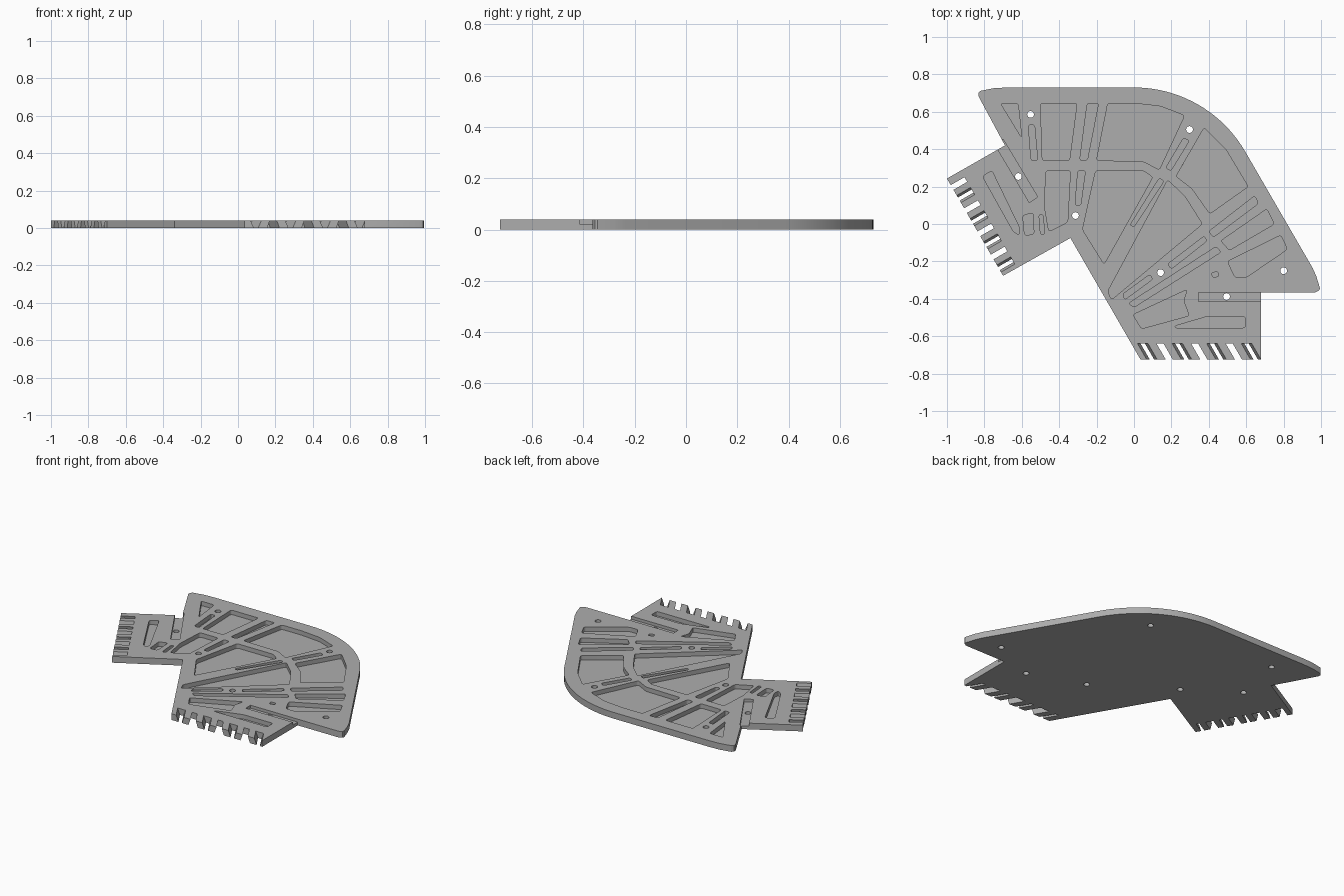
import bpy, bmesh, math
from mathutils import Vector

if "Cube" in bpy.data.objects:
    bpy.data.objects.remove(bpy.data.objects["Cube"])

THICK = 0.04     # plate thickness
FLOOR = 0.012    # height of the pocket floors

grey = bpy.data.materials.new("plain grey")
grey.diffuse_color = (0.42, 0.42, 0.42, 1)
grey.use_nodes = True
grey.node_tree.nodes["Principled BSDF"].inputs["Base Color"].default_value = grey.diffuse_color


def rounded(points, r=0.014, steps=4):
    """Round every corner of a polygon with a short curve."""
    pts = [Vector(p) for p in points]
    out = []
    for i, p in enumerate(pts):
        a, b = pts[i - 1] - p, pts[(i + 1) % len(pts)] - p
        s = p + a.normalized() * min(r, a.length * 0.42)
        e = p + b.normalized() * min(r, b.length * 0.42)
        for k in range(steps + 1):
            t = k / steps
            out.append(s * (1 - t) ** 2 + p * 2 * t * (1 - t) + e * t * t)
    return out


def prism(bm, low, high, z0, z1):
    """Closed solid between two matching polygons."""
    a = [bm.verts.new((p[0], p[1], z0)) for p in low]
    b = [bm.verts.new((p[0], p[1], z1)) for p in high]
    n = len(a)
    faces = [bm.faces.new(a[::-1]), bm.faces.new(b)]
    for i in range(n):
        j = (i + 1) % n
        faces.append(bm.faces.new((a[i], a[j], b[j], b[i])))
    bmesh.ops.recalc_face_normals(bm, faces=faces)


def make_object(name, bm):
    mesh = bpy.data.meshes.new(name)
    bm.to_mesh(mesh)
    bm.free()
    mesh.materials.append(grey)
    obj = bpy.data.objects.new(name, mesh)
    bpy.context.collection.objects.link(obj)
    return obj


def circle(c, r, n=20):
    return [(c[0] + r * math.cos(2 * math.pi * i / n),
             c[1] + r * math.sin(2 * math.pi * i / n)) for i in range(n)]


# Plate outline: rounded nose, sweeping corner, two toothed tabs
outline = [(-0.83, 0.68), (-0.832, 0.70), (-0.82, 0.712), (-0.75, 0.726), (-0.68, 0.73)]
for i in range(21):
    a = math.radians(90 - 3 * i)
    outline.append((0.687 * math.cos(a), 0.043 + 0.687 * math.sin(a)))
outline += [(0.955, -0.235), (0.975, -0.28), (0.995, -0.345), (0.99, -0.355),
            (0.97, -0.365), (0.68, -0.365), (0.68, -0.725), (0.035, -0.725),
            (-0.34, -0.075), (-0.70, -0.277), (-1.0, 0.243), (-0.69, 0.42)]
bm = bmesh.new()
prism(bm, outline, outline, 0, THICK)
plate = make_object("ribbed_plate", bm)

# Pockets of the outer ring
outer_ring = [
    [(-.713, .645), (-.62, .645), (-.60, .46)],
    [(-.565, .53), (-.532, .53), (-.515, .34), (-.55, .34)],
    [(-.50, .645), (-.305, .645), (-.345, .34), (-.49, .34)],
    [(-.25, .645), (-.19, .645), (-.25, .34), (-.29, .34)],
    [(-.14, .645), (0, .645), (.14, .63), (.27, .58), (.135, .29), (.05, .335), (-.2, .34)],
    [(.265, .46), (.295, .445), (.197, .285), (.17, .30)],
    [(.375, .515), (.49, .40), (.61, .20), (.405, .055), (.31, .19), (.225, .255)],
    [(.40, -.04), (.645, .15), (.665, .11), (.425, -.07)],
    [(.465, -.09), (.71, .08), (.75, 0), (.51, -.14)],
    [(.50, -.20), (.785, -.06), (.82, -.135), (.60, -.285), (.54, -.285)],
]
# Pockets fanning out from the inner edge
inner_fan = [
    [(-.47, .285), (-.34, .285), (-.355, .01), (-.455, -.04), (-.48, .1)],
    [(-.30, .285), (-.26, .285), (-.285, .10), (-.315, .10)],
    [(-.205, .285), (.05, .285), (.10, .25), (-.16, -.215), (-.275, -.03)],
    [(.135, .245), (.16, .23), (0, -.015), (-.02, -.005)],
    [(.18, .235), (.27, .15), (.365, .0), (-.12, -.405), (-.14, -.36)],
    [(.375, -.065), (.39, -.09), (.20, -.24), (.18, -.215)],
    [(-.06, -.375), (.085, -.27), (.10, -.295), (-.05, -.405)],
    [(.44, -.12), (.465, -.15), (0, -.445), (-.03, -.425)],
    [(.415, -.26), (.45, -.255), (.455, -.28), (.42, -.285)],
]
# Pockets in the two tabs
tab_pockets = [
    [(-.005, -.485), (.285, -.35), (.265, -.41), (.295, -.49), (.04, -.56)],
    [(.22, -.545), (.39, -.495), (.595, -.495), (.595, -.555), (.22, -.555)],
    [(-.81, .255), (-.76, .285), (-.61, -.025), (-.615, -.06), (-.645, -.04)],
    [(-.595, .045), (-.54, .06), (-.535, -.055), (-.585, -.06)],
    [(-.508, .05), (-.487, .05), (-.477, -.055), (-.50, -.055)],
]
bm = bmesh.new()
for shape in outer_ring + inner_fan + tab_pockets:
    ring = rounded(shape)
    prism(bm, ring, ring, FLOOR, THICK + 0.02)
# Shallow grooves where the tabs meet the plate
for groove in ([(.345, -.365), (.72, -.365), (.72, -.415), (.345, -.415)],
               [(-.745, .427), (-.70, .453), (-.515, .145), (-.56, .115)]):
    prism(bm, groove, groove, 0.021, THICK + 0.02)
pocket_cutter = make_object("pocket_cutter", bm)

# Screw holes
bm = bmesh.new()
for c in [(-.553, .586), (.297, .505), (-.618, .254), (-.313, .045),
          (.142, -.26), (.80, -.25), (.495, -.388)]:
    prism(bm, circle(c, .018), circle(c, .018), -0.02, THICK + 0.02)
hole_cutter = make_object("hole_cutter", bm)


# Slots between the teeth, alternately wide at the top and at the bottom
def slot(bm, centre, along, axis, inner, outer, low_w, high_w):
    c, e, d = Vector(centre), Vector(along), Vector(axis)

    def quad(w):
        return [c - e * w / 2 - d * inner, c + e * w / 2 - d * inner,
                c + e * w / 2 + d * outer, c - e * w / 2 + d * outer]
    prism(bm, quad(low_w), quad(high_w), -0.002, THICK + 0.002)


bm = bmesh.new()
for k in range(7):       # slanted slots of the right tab
    w = (.022, .058) if k % 2 == 0 else (.068, .036)
    slot(bm, (.072 + .0925 * k, -.683), (1, 0), (.577, -1), .043, .06, *w)
for k in range(8):       # straight slots of the left tab
    w = (.018, .046) if k % 2 else (.05, .028)
    s = .055 + .0715 * k
    slot(bm, (-1 + .5 * s, .243 - .866 * s), (.5, -.866), (-.866, -.5), .085, .03, *w)
tooth_cutter = make_object("tooth_cutter", bm)

# Cut everything out of the plate and clear away the cutters
cutters = [pocket_cutter, hole_cutter, tooth_cutter]
for cutter in cutters:
    cutter.hide_render = True
    mod = plate.modifiers.new(cutter.name, 'BOOLEAN')
    mod.operation = 'DIFFERENCE'
    mod.solver = 'EXACT'
    mod.object = cutter
bpy.context.view_layer.update()
result = bpy.data.meshes.new_from_object(
    plate.evaluated_get(bpy.context.evaluated_depsgraph_get()))
plate.modifiers.clear()
plate.data = result
for cutter in cutters:
    bpy.data.objects.remove(cutter)

# Smooth the curved walls, keep the rims sharp
bpy.context.view_layer.objects.active = plate
plate.select_set(True)
bpy.ops.object.shade_smooth_by_angle(angle=math.radians(30))
